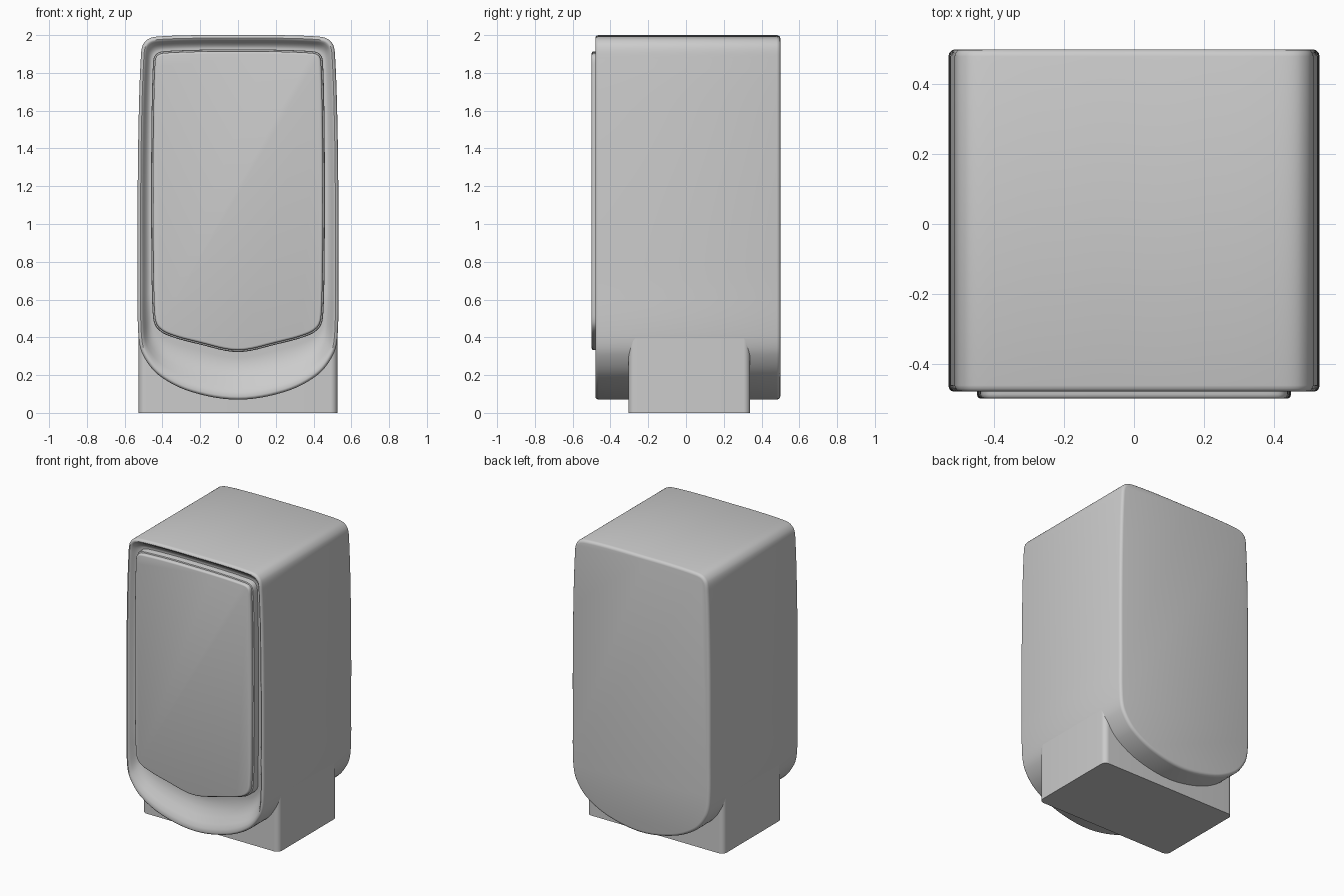
import bpy, bmesh, math
from mathutils import Vector

if "Cube" in bpy.data.objects:
    bpy.data.objects.remove(bpy.data.objects["Cube"])

# Right-hand half outlines (x, z), top centre to bottom centre, with matching points
OUTER = [(0, 2), (.2, 2), (.4, 1.994), (.47, 1.982), (.505, 1.945), (.515, 1.87), (.525, 1.6),
         (.531, 1.2), (.531, .7), (.528, .42), (.505, .31), (.42, .2), (.25, .112), (0, .07)]
PANEL = [(0, 1.914), (.18, 1.913), (.36, 1.907), (.415, 1.9), (.435, 1.88), (.441, 1.83), (.447, 1.6),
         (.45, 1.2), (.448, .8), (.441, .52), (.425, .46), (.37, .42), (.2, .372), (0, .332)]


def outline(half, steps=6):
    """Mirror a half outline and smooth it into a closed loop."""
    p = [Vector(v) for v in half]
    p += [Vector((-v.x, v.y)) for v in p[-2:0:-1]]
    n, out = len(p), []

    def tangent(i):
        a, b, c = p[i - 1], p[i], p[(i + 1) % n]
        return (c - a) / ((c - b).length + (b - a).length)

    for i in range(n):
        a, b = p[i], p[(i + 1) % n]
        length = (b - a).length
        m0, m1 = tangent(i) * length, tangent((i + 1) % n) * length
        for k in range(steps):
            t = k / steps
            out.append(a * (2*t**3 - 3*t*t + 1) + m0 * (t**3 - 2*t*t + t)
                       + b * (3*t*t - 2*t**3) + m1 * (t**3 - t*t))
    return out


def inset(loop, d):
    """Move a clockwise loop inwards by d."""
    out = []
    for i, v in enumerate(loop):
        t = (loop[(i + 1) % len(loop)] - loop[i - 1]).normalized()
        out.append(v + Vector((t.y, -t.x)) * d)
    return out


def ring(loop, y):
    return [(v.x, y, v.y) for v in loop]


def loft(name, rings, angle=40):
    bm = bmesh.new()
    rows = [[bm.verts.new(c) for c in r] for r in rings]
    n = len(rows[0])
    for a, b in zip(rows, rows[1:]):
        for i in range(n):
            j = (i + 1) % n
            bm.faces.new((a[i], a[j], b[j], b[i]))
    bm.faces.new(rows[0])
    bm.faces.new(rows[-1])
    bmesh.ops.recalc_face_normals(bm, faces=bm.faces)
    mesh = bpy.data.meshes.new(name)
    bm.to_mesh(mesh)
    bm.free()
    ob = bpy.data.objects.new(name, mesh)
    bpy.context.collection.objects.link(ob)
    bpy.context.view_layer.objects.active = ob
    ob.select_set(True)
    bpy.ops.object.shade_smooth_by_angle(angle=math.radians(angle))
    ob.select_set(False)
    return ob


outer, panel = outline(OUTER), outline(PANEL)

# Cabinet: rounded shell with a scooped front recess, deeper towards the bottom
rings = [ring(inset(outer, d), y) for d, y in
         [(.02, .5), (.01, .4975), (.003, .49), (0, .48), (0, -.462), (.003, -.472), (.009, -.478), (.016, -.48)]]
rim = inset(outer, .016)
frame = inset(panel, -.01)
for t, depth in [(.1, .003), (.22, .012), (.38, .027), (.55, .039), (.72, .047), (.87, .05), (1, .05)]:
    row = []
    for a, b in zip(rim, frame):
        v = a.lerp(b, t)
        low = min(1, max(0, (.6 - v.y) / .35))
        row.append((v.x, -.48 + depth * (1 + .7 * low), v.y))
    rings.append(row)
loft("cabinet", rings)

# Frame around the front panel
loft("panel_frame", [ring(inset(panel, d), y) for d, y in
                     [(-.01, -.38), (-.01, -.464), (-.007, -.472), (0, -.475)]])

# Front panel with rounded edge
loft("front_panel", [ring(inset(panel, d), y) for d, y in
                     [(0, -.4), (0, -.487), (.002, -.494), (.006, -.4985), (.012, -.5)]])

# Foot: block with softly rounded upright edges and slightly bowed sides
X, Y0, Y1, R = .529, -.305, .34, .035
plan = []
for cx, cy, start in [(X - R, Y1 - R, 0), (-X + R, Y1 - R, 90), (-X + R, Y0 + R, 180), (X - R, Y0 + R, 270)]:
    for k in range(9):
        a = math.radians(start + 90 * k / 8)
        y = cy + R * math.sin(a)
        bow = .004 * ((y - .0175) / .32) ** 2
        x = cx + R * math.cos(a)
        plan.append((x - math.copysign(bow, x), y))
loft("foot", [[(x, y, z) for x, y in plan] for z in (0, .405)])
